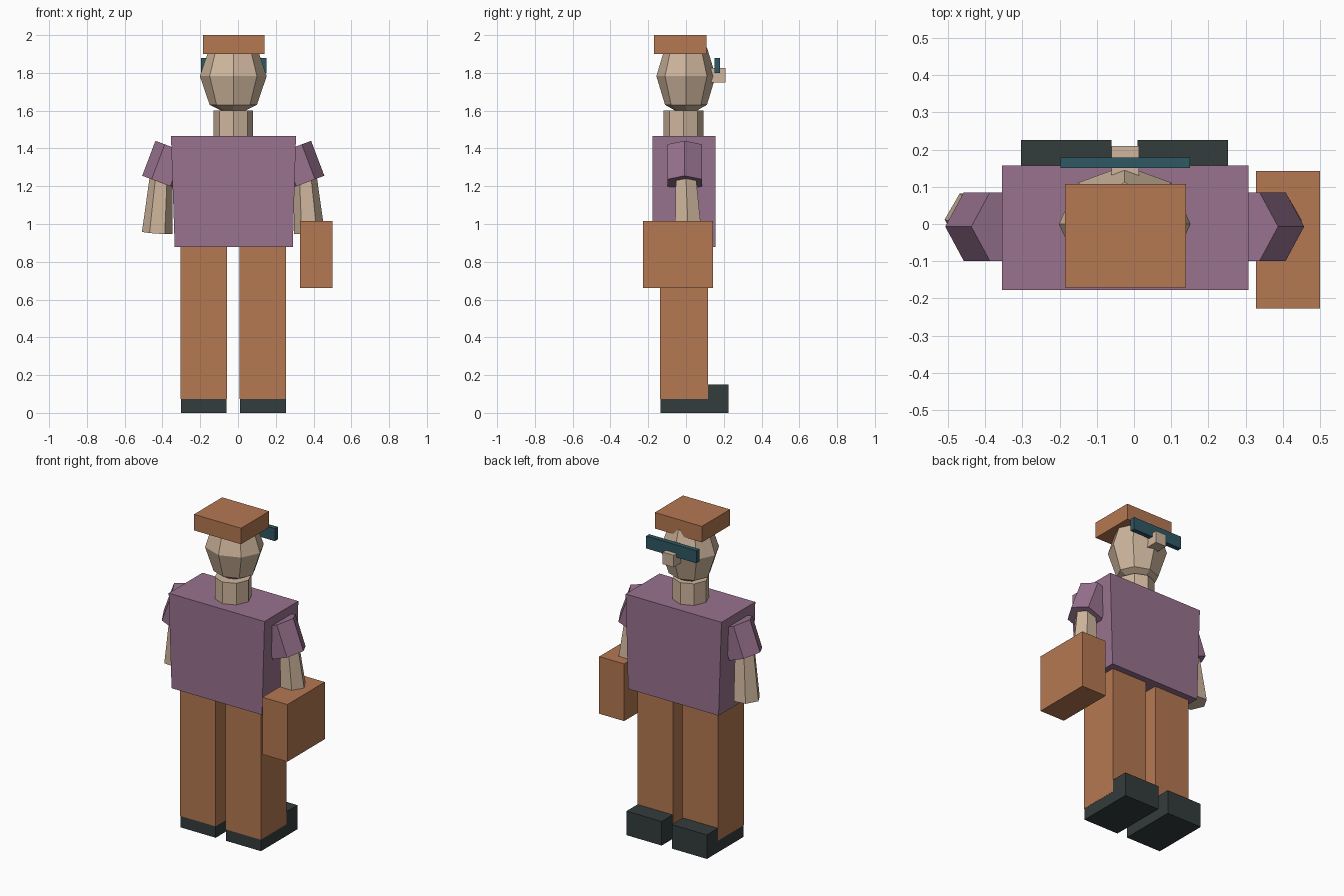
import bpy, bmesh, math
from mathutils import Vector

if "Cube" in bpy.data.objects:
    bpy.data.objects.remove(bpy.data.objects["Cube"])

CX = -0.025  # body centre line


def material(name, rgb):
    m = bpy.data.materials.new(name)
    lin = [(c / 255 / 12.92) if c < 10 else ((c / 255 + 0.055) / 1.055) ** 2.4 for c in rgb]
    m.diffuse_color = (*lin, 1)
    m.use_nodes = True
    m.node_tree.nodes["Principled BSDF"].inputs["Base Color"].default_value = m.diffuse_color
    return m


skin = material("skin", (207, 182, 157))
purple = material("purple_cloth", (152, 114, 143))
brown = material("brown", (181, 120, 82))
dark = material("dark_shoe", (52, 60, 60))
teal = material("teal_lens", (47, 88, 100))


def finish(name, bm, mat):
    bmesh.ops.recalc_face_normals(bm, faces=bm.faces)
    me = bpy.data.meshes.new(name)
    bm.to_mesh(me)
    bm.free()
    me.materials.append(mat)
    ob = bpy.data.objects.new(name, me)
    bpy.context.collection.objects.link(ob)
    return ob


def box(name, x, y, z, mat, bottom_x=None):
    """Box from ranges; bottom_x optionally narrows the lower end."""
    bm = bmesh.new()
    bmesh.ops.create_cube(bm, size=1)
    for v in bm.verts:
        xr = bottom_x if bottom_x and v.co.z < 0 else x
        v.co = Vector(r[0] if c < 0 else r[1] for r, c in zip((xr, y, z), v.co))
    return finish(name, bm, mat)


def prism(name, top, bottom, r_top, r_bottom, sides, mat):
    """Closed prism between two points, with one corner pointing along x."""
    top, bottom = Vector(top), Vector(bottom)
    axis = (top - bottom).normalized()
    v = axis.cross(Vector((1, 0, 0))).normalized()
    u = v.cross(axis)
    bm = bmesh.new()
    rings = []
    for p, r in ((bottom, r_bottom), (top, r_top)):
        angles = [2 * math.pi * i / sides for i in range(sides)]
        rings.append([bm.verts.new(p + r * (u * math.cos(a) + v * math.sin(a))) for a in angles])
        bm.faces.new(rings[-1])
    for i in range(sides):
        j = (i + 1) % sides
        bm.faces.new((rings[0][i], rings[0][j], rings[1][j], rings[1][i]))
    return finish(name, bm, mat)


# Torso and neck
box("shirt", (-0.355, 0.307), (-0.177, 0.157), (0.877, 1.465), purple, bottom_x=(-0.335, 0.29))
prism("neck", (CX, -0.013, 1.6), (CX, -0.013, 1.44), 0.105, 0.105, 8, skin)

# Head: coarse faceted ball
bm = bmesh.new()
bmesh.ops.create_uvsphere(bm, u_segments=8, v_segments=4, radius=1)
for v in bm.verts:
    v.co = (CX + v.co.x * 0.177, v.co.y * 0.157, 1.783 + v.co.z * 0.215)
finish("head", bm, skin)
box("nose", (-0.061, 0.014), (0.12, 0.21), (1.75, 1.825), skin)
box("glasses", (-0.197, 0.15), (0.15, 0.179), (1.80, 1.878), teal)
box("hat", (-0.185, 0.14), (-0.17, 0.108), (1.90, 2.0), brown)

# Arms, legs and shoes, once per side
for side, s in (("left", -1), ("right", 1)):
    prism(side + "_sleeve", (CX + s * 0.313, -0.007, 1.403), (CX + s * 0.383, -0.007, 1.218),
          0.106, 0.106, 6, purple)
    prism(side + "_forearm", (CX + s * 0.382, 0.0, 1.235), (CX + s * 0.403, 0.012, 0.952),
          0.062, 0.081, 6, skin)
    inner, outer = CX + s * 0.034, CX + s * 0.279
    x = (min(inner, outer), max(inner, outer))
    box(side + "_leg", x, (-0.138, 0.117), (0.073, 0.885), brown)
    box(side + "_shoe", (x[0] + 0.001, x[1] - 0.001), (-0.134, 0.226), (0, 0.15), dark)

# Carried case
box("case", (0.328, 0.5), (-0.227, 0.142), (0.66, 1.017), brown)
